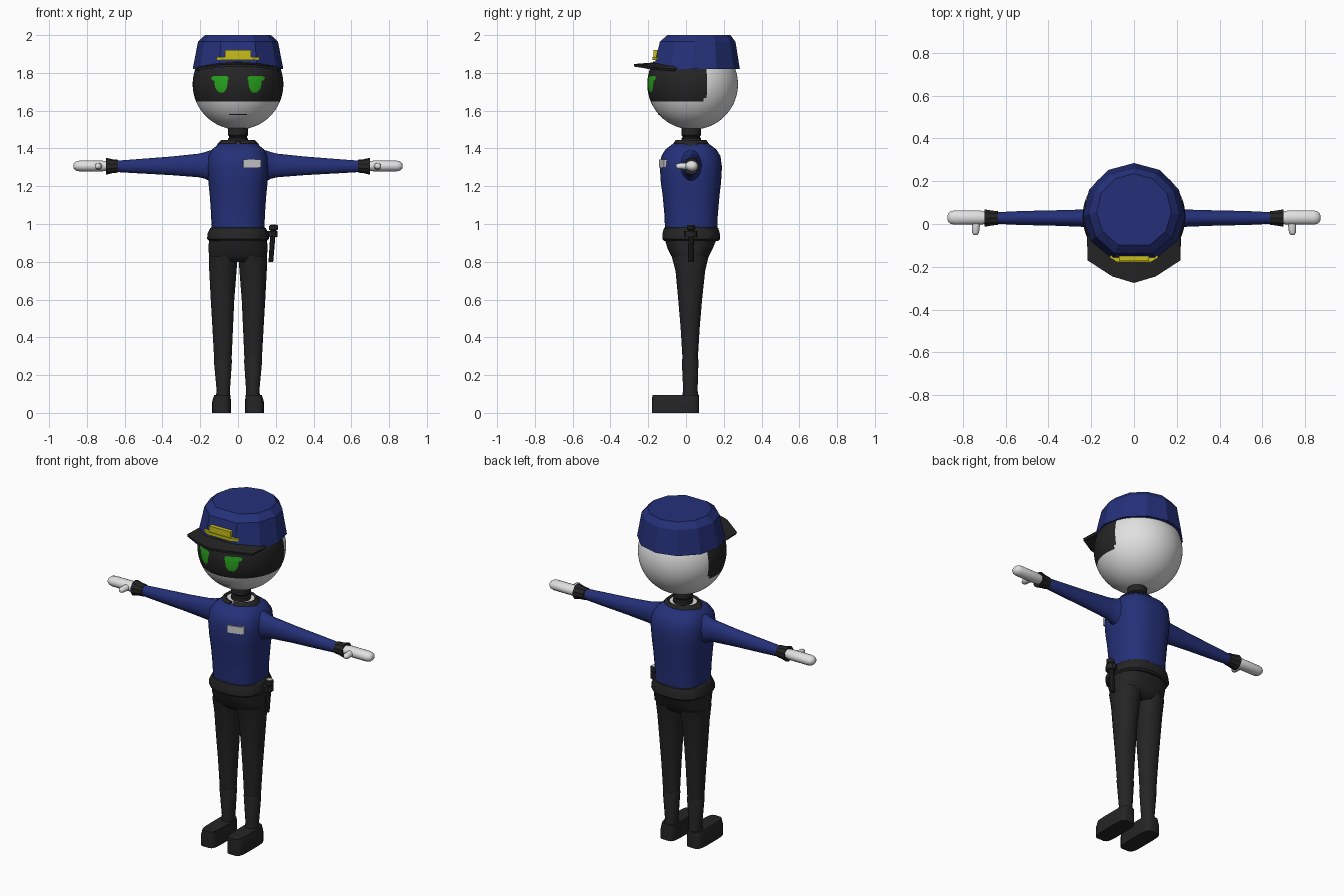
import bpy, bmesh, math
from mathutils import Vector, Matrix


def material(name, col):
    m = bpy.data.materials.new(name)
    m.diffuse_color = (*col, 1)
    return m


WHITE = material("white", (0.75, 0.75, 0.75))
BLACK = material("black", (0.018, 0.018, 0.018))
BLUE = material("navy blue", (0.018, 0.03, 0.19))
GREEN = material("green", (0.02, 0.36, 0.012))
GOLD = material("gold", (0.58, 0.52, 0.012))
GREY = material("light grey", (0.6, 0.6, 0.6))


def finish(name, bm, mats, smooth=40):
    bmesh.ops.recalc_face_normals(bm, faces=bm.faces)
    me = bpy.data.meshes.new(name)
    bm.to_mesh(me)
    bm.free()
    ob = bpy.data.objects.new(name, me)
    bpy.context.collection.objects.link(ob)
    for m in mats if isinstance(mats, list) else [mats]:
        me.materials.append(m)
    if smooth:
        for p in me.polygons:
            p.use_smooth = True
        me.set_sharp_from_angle(angle=math.radians(smooth))
    return ob


def loft(name, rings, mat, axis="z", n=24, power=2.0, smooth=40, angles=None):
    """Rings are (position along axis, centre a, centre b, radius a, radius b)."""
    bm = bmesh.new()
    angles = angles or [2 * math.pi * (i + 0.5) / n for i in range(n)]
    n = len(angles)
    loops = []
    for t, ca, cb, ra, rb in rings:
        loop = []
        for a in angles:
            c, s = math.cos(a), math.sin(a)
            u = ca + ra * math.copysign(abs(c) ** (2 / power), c)
            v = cb + rb * math.copysign(abs(s) ** (2 / power), s)
            loop.append(bm.verts.new({"z": (u, v, t), "x": (t, u, v), "y": (u, t, v)}[axis]))
        loops.append(loop)
    for p, q in zip(loops, loops[1:]):
        for i in range(n):
            j = (i + 1) % n
            bm.faces.new((p[i], p[j], q[j], q[i]))
    bm.faces.new(loops[0])
    bm.faces.new(loops[-1])
    return finish(name, bm, mat, smooth)


def sheet(name, rows, mat, thick=0.0, offset=0.0, smooth=0):
    """Strip of quads between rows of points, optionally thickened."""
    bm = bmesh.new()
    vs = [[bm.verts.new(p) for p in r] for r in rows]
    for a, b in zip(vs, vs[1:]):
        for i in range(len(a) - 1):
            bm.faces.new((a[i], a[i + 1], b[i + 1], b[i]))
    ob = finish(name, bm, mat, smooth)
    if thick:
        mod = ob.modifiers.new("thickness", "SOLIDIFY")
        mod.thickness, mod.offset = thick, offset
    return ob


def box(name, centre, size, mat, turn=0):
    bm = bmesh.new()
    bmesh.ops.create_cube(bm, size=1, matrix=Matrix.Translation(centre)
                          @ Matrix.Rotation(turn, 4, "Z") @ Matrix.Diagonal((*size, 1)))
    return finish(name, bm, mat, 0)


# Head: smooth ball with a dark mask area around the front
HC, HR = Vector((0, 0.035, 1.74)), 0.24
bm = bmesh.new()
bmesh.ops.create_uvsphere(bm, u_segments=96, v_segments=72, radius=HR, matrix=Matrix.Translation(HC))
bmesh.ops.delete(bm, geom=[v for v in bm.verts if v.co.z > 1.865], context="VERTS")
for f in bm.faces:
    c = f.calc_center_median()
    dy, dz = max(0, c.y - 0.065), max(0, 1.69 - c.z)
    f.material_index = int(math.hypot(dy, dz) < 0.045)
finish("head", bm, [WHITE, BLACK])


# Face details: thin patches lying on the ball
def face_patch(name, rows, mat, lift=0.003):
    pts = []
    for z, x0, x1 in rows:
        xs = [x0 + (x1 - x0) * i / 8 for i in range(9)]
        pts.append([(x, HC.y - math.sqrt((HR + lift) ** 2 - x * x - (z - HC.z) ** 2), z) for x in xs])
    sheet(name, pts, mat, smooth=40)


EYE = [(1.783, 0.06, 0.132), (1.775, 0.05, 0.142), (1.762, 0.052, 0.138), (1.758, 0.055, 0.126),
       (1.725, 0.058, 0.122), (1.708, 0.066, 0.112), (1.697, 0.075, 0.1)]
for side, s in (("right", 1), ("left", -1)):
    face_patch(side + "_eye", [(z, s * a, s * b) for z, a, b in EYE], GREEN)
face_patch("mouth", [(1.583, -0.048, 0.048), (1.577, -0.048, 0.048)], BLACK, 0.002)

# Cap: faceted crown, peak and badge
half = [25, 58, 88, 119, 150]
cap_angles = [math.radians(-90 + a) for a in half + [180] + [360 - a for a in reversed(half)]]
loft("cap_crown", [(1.82, 0, 0.045, 0.24, 0.24), (1.965, 0, 0.052, 0.212, 0.21),
                   (2.0, 0, 0.06, 0.175, 0.175)], BLUE, smooth=0, angles=cap_angles)
PEAK = [((0.215, -0.06, 1.815), (0.2, -0.03, 1.828)), ((0.215, -0.17, 1.822), (0.2, -0.06, 1.83)),
        ((0.1, -0.245, 1.836), (0.1, -0.14, 1.846)), ((0, -0.275, 1.84), (0, -0.15, 1.85))]
rows = [[o, i] for o, i in PEAK]
rows += [[(-p[0], p[1], p[2]) for p in r] for r in reversed(rows[:-1])]
sheet("cap_peak", rows, BLACK, 0.014)
box("badge_plate", (0, -0.158, 1.895), (0.14, 0.03, 0.05), GOLD)
line = [(-0.108, -0.145), (-0.075, -0.166), (0.075, -0.166), (0.108, -0.145)]
sheet("badge_bar", [[(x, y, z) for x, y in line] for z in (1.868, 1.885)], GOLD, 0.026)

# Neck and collar
loft("neck", [(1.4, 0, 0.028, 0.053, 0.053), (1.452, 0, 0.028, 0.053, 0.053),
              (1.458, 0, 0.028, 0.047, 0.047), (1.464, 0, 0.028, 0.047, 0.047),
              (1.47, 0, 0.028, 0.053, 0.053), (1.54, 0, 0.028, 0.053, 0.053)], BLACK)
loft("neck_base", [(1.39, 0, 0.026, 0.08, 0.075), (1.432, 0, 0.026, 0.08, 0.075)], WHITE)
collar = []
for z, rx, ry, gap in ((1.44, 0.084, 0.076, 4), (1.425, 0.1, 0.086, 8), (1.4, 0.115, 0.094, 20)):
    an = [math.radians(-90 + gap + (360 - 2 * gap) * i / 14) for i in range(15)]
    collar.append([(rx * math.cos(a), 0.026 + ry * math.sin(a), z) for a in an])
sheet("collar", collar, BLACK, 0.014)

# Shirt body
loft("shirt", [(0.96, 0, 0.027, 0.14, 0.138), (1.05, 0, 0.027, 0.143, 0.142), (1.15, 0, 0.027, 0.15, 0.151),
               (1.22, 0, 0.026, 0.157, 0.16), (1.3, 0, 0.026, 0.163, 0.165), (1.36, 0, 0.026, 0.158, 0.157),
               (1.395, 0, 0.026, 0.138, 0.135), (1.425, 0, 0.026, 0.1, 0.095)],
     BLUE, n=32, power=2.6, smooth=60)
box("name_plate", (0.072, -0.12, 1.32), (0.096, 0.022, 0.042), GREY, math.radians(16))

# Belt and hips
loft("belt", [(0.91, 0, 0.027, 0.152, 0.145), (0.92, 0, 0.027, 0.166, 0.155), (0.95, 0, 0.027, 0.164, 0.154),
              (0.978, 0, 0.027, 0.15, 0.146), (0.985, 0, 0.027, 0.138, 0.136)], BLACK, n=16, power=2.5, smooth=25)
loft("hips", [(0.8, 0, 0.023, 0.15, 0.08), (0.83, 0, 0.022, 0.155, 0.1), (0.87, 0, 0.022, 0.156, 0.12),
              (0.92, 0, 0.025, 0.155, 0.138)], BLACK, n=32, power=2.5, smooth=60)

# Limbs, mirrored left and right
for side, s in (("right", 1), ("left", -1)):
    def arm(part, rings, mat, **kw):
        loft(side + part, [(s * r[0], *r[1:]) for r in rings], mat, axis="x", **kw)

    arm("_sleeve", [(0.1, 0.027, 1.31, 0.07, 0.092), (0.15, 0.027, 1.308, 0.058, 0.082),
                    (0.175, 0.027, 1.31, 0.048, 0.071), (0.21, 0.027, 1.31, 0.042, 0.063),
                    (0.35, 0.028, 1.308, 0.037, 0.05), (0.53, 0.028, 1.306, 0.033, 0.038),
                    (0.65, 0.028, 1.305, 0.027, 0.03)], BLUE, n=20, smooth=60)
    arm("_cuff", [(0.635, 0.028, 1.306, 0.034, 0.034), (0.66, 0.028, 1.306, 0.036, 0.036),
                  (0.7, 0.028, 1.306, 0.043, 0.045), (0.692, 0.028, 1.306, 0.03, 0.03)],
        BLACK, n=10, smooth=30)
    arm("_hand", [(0.68, 0.028, 1.307, 0.026, 0.024), (0.72, 0.03, 1.307, 0.034, 0.029),
                  (0.84, 0.03, 1.307, 0.034, 0.029), (0.857, 0.03, 1.307, 0.03, 0.025),
                  (0.867, 0.03, 1.307, 0.022, 0.017), (0.872, 0.03, 1.307, 0.01, 0.008)],
        WHITE, n=16, smooth=60)
    loft(side + "_thumb", [(0.03, s * 0.737, 1.306, 0.024, 0.02), (-0.01, s * 0.739, 1.306, 0.019, 0.017),
                           (-0.04, s * 0.741, 1.306, 0.017, 0.016), (-0.052, s * 0.741, 1.306, 0.009, 0.009)],
         WHITE, axis="y", n=12, smooth=60)
    loft(side + "_trouser_leg", [(0.27, s * 0.08, 0.022, 0.046, 0.04), (0.45, s * 0.081, 0.022, 0.055, 0.051),
                                 (0.6, s * 0.082, 0.022, 0.063, 0.064), (0.75, s * 0.08, 0.023, 0.073, 0.079),
                                 (0.83, s * 0.078, 0.022, 0.077, 0.099)],
         BLACK, n=20, power=2.2, smooth=60)
    loft(side + "_boot_shaft", [(0.05, s * 0.08, 0.023, 0.042, 0.046), (0.09, s * 0.079, 0.023, 0.038, 0.044),
                                (0.12, s * 0.078, 0.023, 0.036, 0.039), (0.278, s * 0.08, 0.022, 0.049, 0.045),
                                (0.286, s * 0.08, 0.022, 0.047, 0.043)], BLACK, n=16)
    loft(side + "_boot_foot", [(0, s * 0.087, -0.055, 0.05, 0.125), (0.06, s * 0.087, -0.055, 0.05, 0.125),
                               (0.096, s * 0.083, -0.055, 0.043, 0.124)],
         BLACK, n=20, power=4.5, smooth=35)

# Baton hanging in a belt loop
loft("baton", [(0.8, 0.174, 0.027, 0.013, 0.013), (0.965, 0.186, 0.027, 0.015, 0.015),
               (0.97, 0.187, 0.027, 0.025, 0.022), (0.99, 0.189, 0.027, 0.025, 0.022),
               (0.995, 0.189, 0.027, 0.018, 0.017)], BLACK, n=10, smooth=30)
loft("baton_cap", [(0.99, 0.189, 0.027, 0.016, 0.015), (0.998, 0.189, 0.027, 0.016, 0.015)], WHITE, n=10)
loft("baton_loop", [(0.93, 0.18, 0.025, 0.03, 0.034), (0.962, 0.18, 0.025, 0.03, 0.034)], BLACK, n=10, smooth=30)
